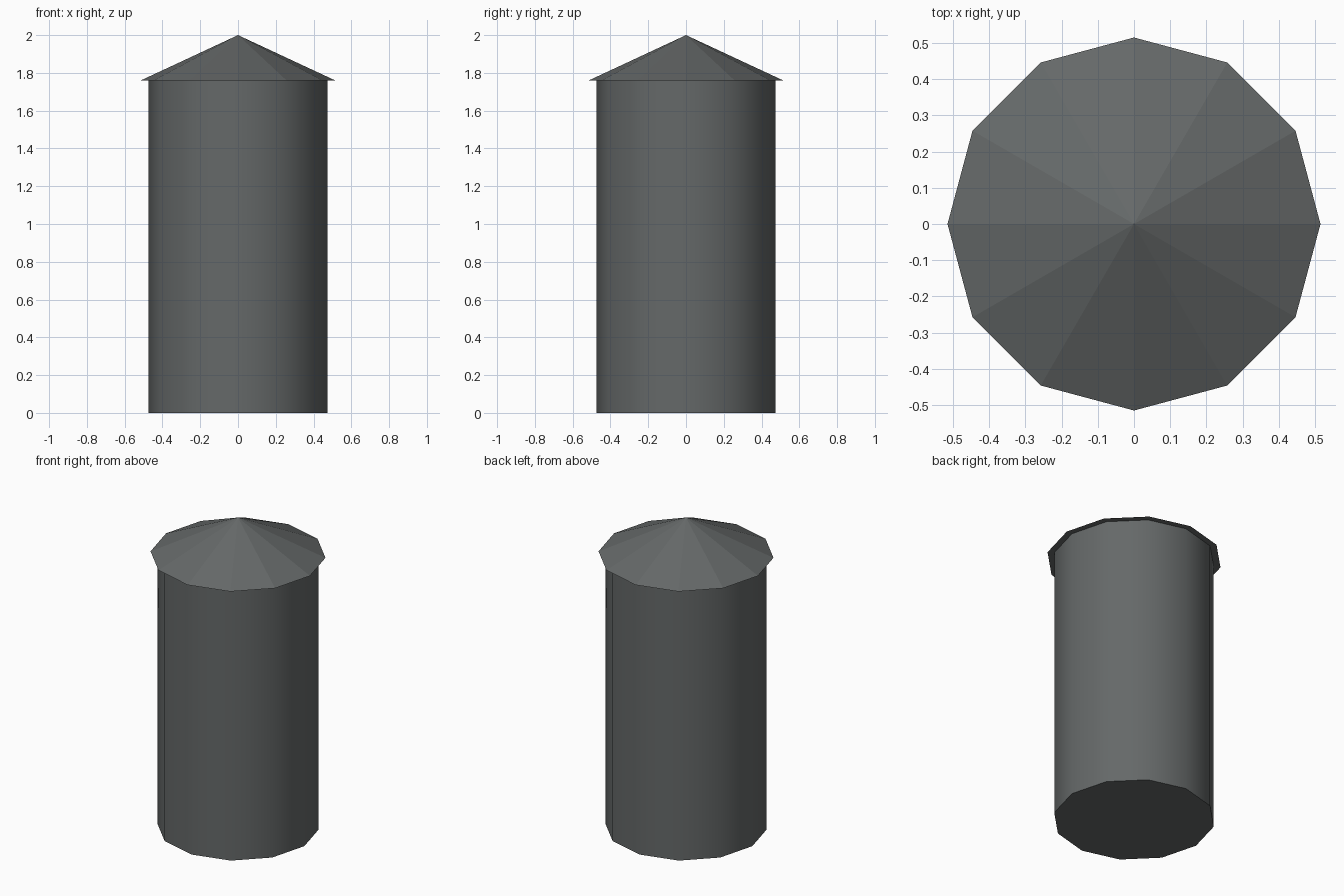
import bpy
from math import radians

if "Cube" in bpy.data.objects:
    bpy.data.objects.remove(bpy.data.objects["Cube"])

SIDES = 12
EAVES = 1.76

steel = bpy.data.materials.new("dark grey steel")
steel.diffuse_color = (0.13, 0.14, 0.14, 1)
steel.use_nodes = True
steel.node_tree.nodes["Principled BSDF"].inputs["Base Color"].default_value = steel.diffuse_color


def finish(name):
    obj = bpy.context.object
    obj.name = name
    obj.data.materials.append(steel)
    return obj


# Tank body: smooth-shaded twelve-sided drum
bpy.ops.mesh.primitive_cylinder_add(vertices=SIDES, radius=0.475, depth=EAVES,
                                    location=(0, 0, EAVES / 2))
finish("tank_body")
bpy.ops.object.shade_smooth_by_angle(angle=radians(40))

# Roof: shallow flat-faceted cone with a small overhang
bpy.ops.mesh.primitive_cone_add(vertices=SIDES, radius1=0.515, radius2=0,
                                depth=2 - EAVES, location=(0, 0, (2 + EAVES) / 2))
finish("conical_roof")
